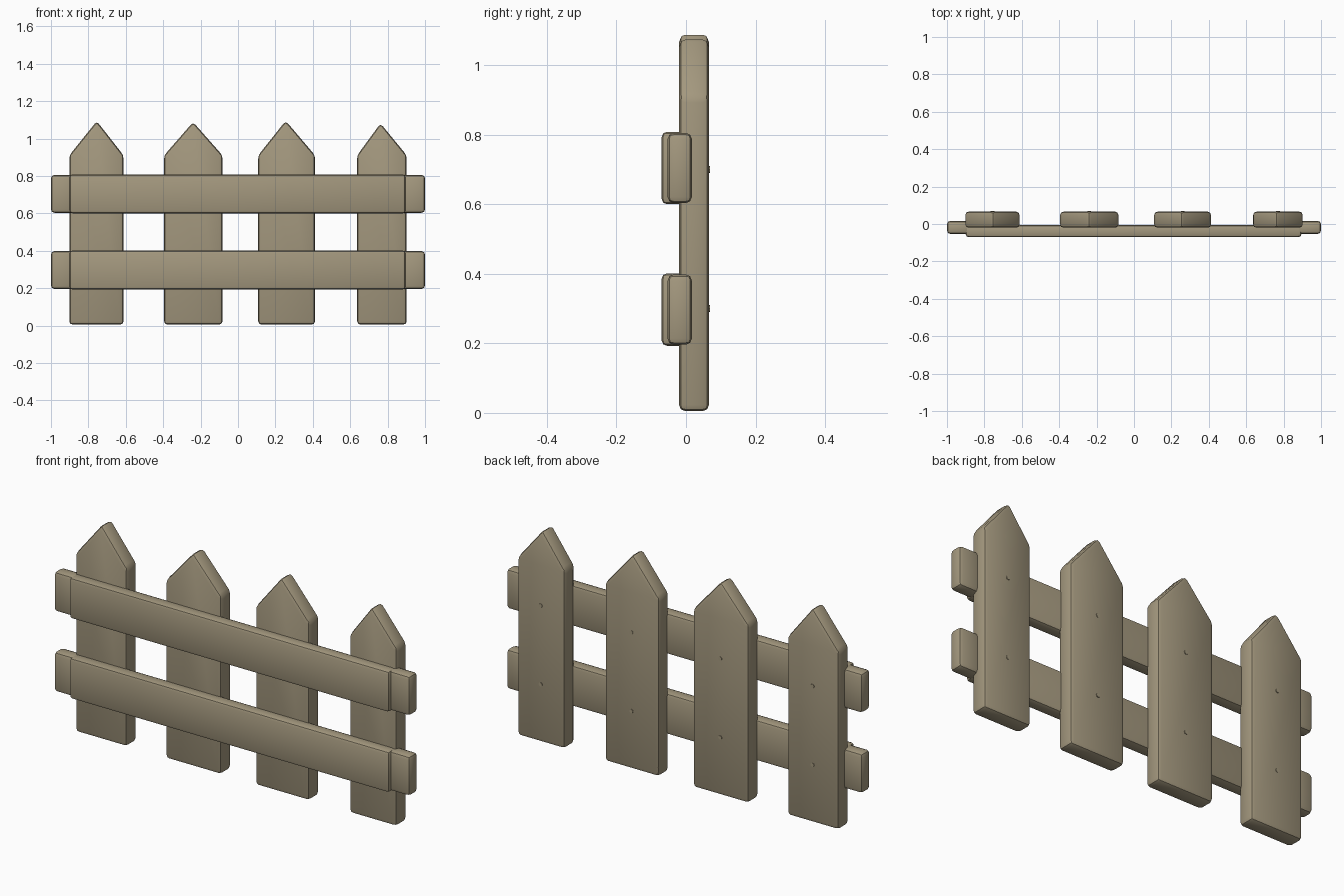
import bpy, bmesh, math

if "Cube" in bpy.data.objects:
    bpy.data.objects.remove(bpy.data.objects["Cube"])

wood = bpy.data.materials.new("weathered wood")
wood.diffuse_color = (0.37, 0.315, 0.21, 1)
wood.use_nodes = True
wood.node_tree.nodes["Principled BSDF"].inputs["Base Color"].default_value = wood.diffuse_color


def plank(name, outline, y0, y1, bevel):
    """Extrude an x-z outline from y0 to y1 and round its edges."""
    bm = bmesh.new()
    face = bm.faces.new([bm.verts.new((x, y0, z)) for x, z in outline])
    ext = bmesh.ops.extrude_face_region(bm, geom=[face])
    for v in ext["geom"]:
        if isinstance(v, bmesh.types.BMVert):
            v.co.y = y1
    bmesh.ops.recalc_face_normals(bm, faces=bm.faces[:])
    bmesh.ops.bevel(bm, geom=bm.edges[:], offset=bevel, segments=2,
                    profile=0.5, affect='EDGES', clamp_overlap=True)
    mesh = bpy.data.meshes.new(name)
    bm.to_mesh(mesh)
    bm.free()
    mesh.materials.append(wood)
    obj = bpy.data.objects.new(name, mesh)
    bpy.context.collection.objects.link(obj)
    bpy.context.view_layer.objects.active = obj
    bpy.ops.object.select_all(action='DESELECT')
    obj.select_set(True)
    bpy.ops.object.shade_smooth_by_angle(angle=math.radians(30))
    return obj


def box(x0, x1, z0, z1):
    return [(x0, z0), (x1, z0), (x1, z1), (x0, z1)]


# Pointed pickets: left, right, tip x, tip height
pickets = [(-0.902, -0.612, -0.755, 1.093), (-0.395, -0.083, -0.24, 1.088),
           (0.108, 0.412, 0.255, 1.095), (0.637, 0.902, 0.762, 1.081)]
for i, (a, b, tip, top) in enumerate(pickets):
    plank(f"picket_{i + 1}",
          [(a, 0.005), (b, 0.005), (b, 0.91), (tip, top), (a, 0.91)],
          -0.02, 0.066, 0.018)
    # Small nail heads on the back
    for z in (0.3, 0.7):
        bpy.ops.mesh.primitive_cylinder_add(
            vertices=8, radius=0.01, depth=0.006,
            location=((a + b) / 2, 0.066, z), rotation=(math.pi / 2, 0, 0))
        nail = bpy.context.object
        nail.name = f"nail_{i + 1}"
        nail.data.materials.append(wood)

# Two rails, each with a stepped-back block at both ends
for level, z in (("lower", 0.193), ("upper", 0.6)):
    plank(f"{level}_rail", box(-0.9, 0.895, z, z + 0.208), -0.07, -0.005, 0.015)
    for side, a, b in (("left", -1.0, -0.87), ("right", 0.87, 1.0)):
        plank(f"{level}_rail_end_{side}", box(a, b, z + 0.003, z + 0.205),
              -0.053, 0.017, 0.018)
